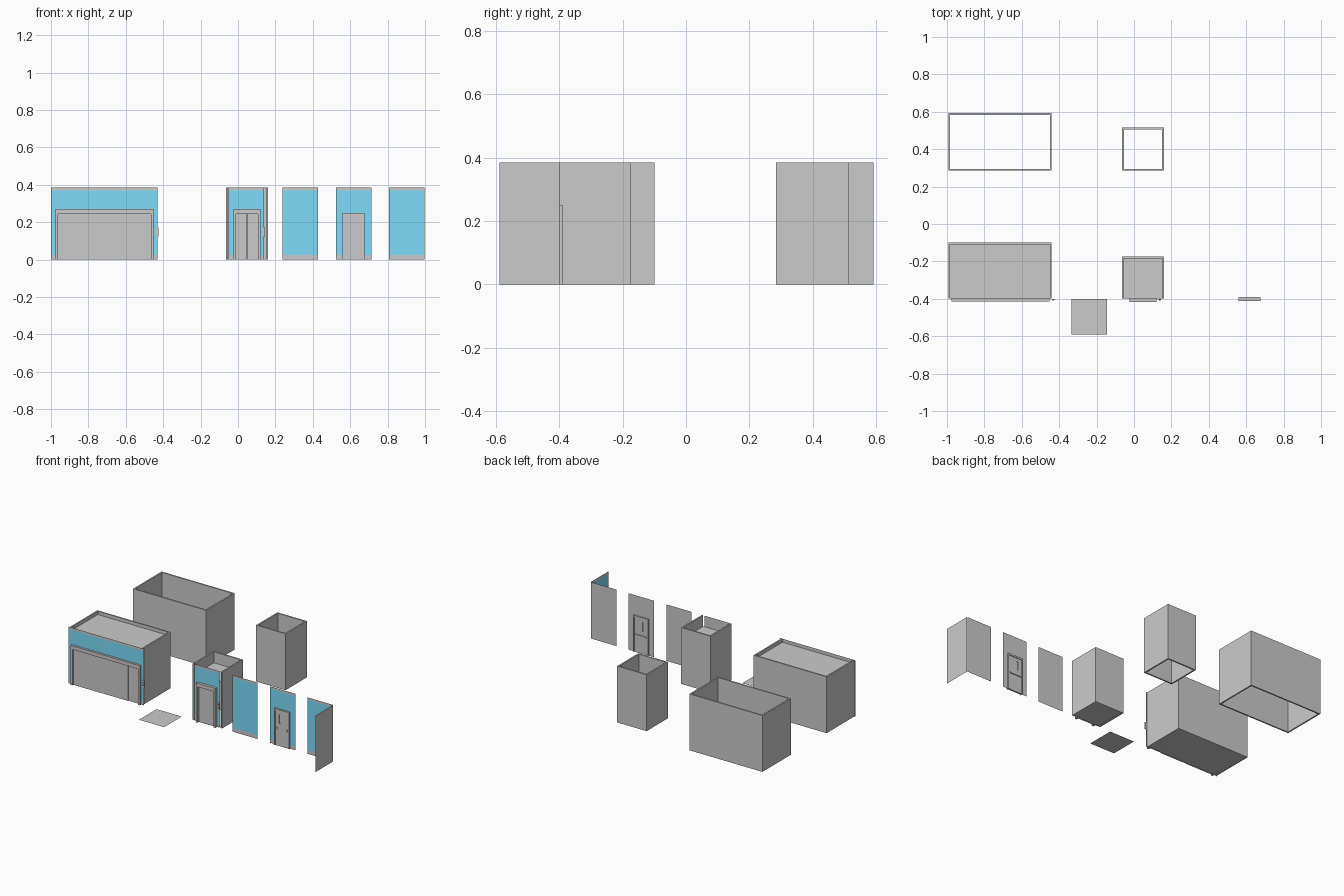
import bpy
from mathutils import Vector

if "Cube" in bpy.data.objects:
    bpy.data.objects.remove(bpy.data.objects["Cube"])

H = 0.385            # wall height
BASE, TOP = 0.025, 0.37   # coloured band limits
FRONT = -0.40        # plane of the front walls
T = 0.01             # shaft wall thickness

blue = bpy.data.materials.new("blue_paint")
blue.diffuse_color = (0.21, 0.72, 0.97, 1)
blue.use_nodes = True
blue.node_tree.nodes["Principled BSDF"].inputs["Base Color"].default_value = blue.diffuse_color


def mesh_object(name, verts, faces, mat=None):
    me = bpy.data.meshes.new(name)
    me.from_pydata(verts, [], faces)
    me.update()
    ob = bpy.data.objects.new(name, me)
    bpy.context.collection.objects.link(ob)
    if mat:
        me.materials.append(mat)
    return ob


def boxes(name, specs):
    """One object from boxes given as (x0, x1, y0, y1, z0, z1)."""
    verts, faces = [], []
    for x0, x1, y0, y1, z0, z1 in specs:
        n = len(verts)
        verts += [(x, y, z) for z in (z0, z1)
                  for x, y in ((x0, y0), (x1, y0), (x1, y1), (x0, y1))]
        faces += [[n + i for i in f] for f in (
            (3, 2, 1, 0), (4, 5, 6, 7), (0, 1, 5, 4),
            (1, 2, 6, 5), (2, 3, 7, 6), (3, 0, 4, 7))]
    return mesh_object(name, verts, faces)


def wall(name, start, heading, length, door=None):
    """Sheet wall: painted front with trim bands, plain back, optional doorway."""
    start, d = Vector((*start, 0)), Vector((*heading, 0))
    back = Vector((-d.y, d.x, 0)) * 0.001
    up = Vector((0, 0, 1))

    def sheet(part, rects, mat=None, offset=Vector(), flip=False):
        verts, faces = [], []
        for u0, u1, z0, z1 in rects:
            n = len(verts)
            verts += [start + offset + d * u + up * z
                      for u, z in ((u0, z0), (u1, z0), (u1, z1), (u0, z1))]
            f = [n, n + 1, n + 2, n + 3]
            faces.append(f[::-1] if flip else f)
        mesh_object(name + part, verts, faces, mat)

    if door:
        a, b, h = door[0] - start.x, door[1] - start.x, door[2]
        sides = [(0, a), (b, length)]
        paint = [(*s, BASE, TOP) for s in sides] + [(a, b, h, TOP)]
        solid = [(*s, 0, H) for s in sides] + [(a, b, h, H)]
    else:
        sides = [(0, length)]
        paint, solid = [(0, length, BASE, TOP)], [(0, length, 0, H)]
    sheet("_paint", paint, blue)
    sheet("_trim", [(*s, 0, BASE) for s in sides] + [(0, length, TOP, H)])
    sheet("_back", solid, None, back, True)


def shaft(name, x0, x1, y0, y1):
    """Four-sided tube, open at top and bottom."""
    outer = [(x0, y0), (x1, y0), (x1, y1), (x0, y1)]
    inner = [(x0 + T, y0 + T), (x1 - T, y0 + T), (x1 - T, y1 - T), (x0 + T, y1 - T)]
    verts = [(*p, z) for z in (0, H) for ring in (outer, inner) for p in ring]
    faces = []
    for i in range(4):
        j = (i + 1) % 4
        faces += [(i, j, 8 + j, 8 + i), (4 + j, 4 + i, 12 + i, 12 + j),
                  (8 + i, 8 + j, 12 + j, 12 + i), (j, i, 4 + i, 4 + j)]
    mesh_object(name, verts, faces)


def plate(name, x0, x1, y0, y1, z):
    mesh_object(name, [(x0, y0, z), (x1, y0, z), (x1, y1, z), (x0, y1, z)], [(0, 1, 2, 3)])


def door_frame(name, x0, x1, y0, y1, h, post, head):
    boxes(name, [(x0, x0 + post, y0, y1, 0, h), (x1 - post, x1, y0, y1, 0, h),
                 (x0 + post, x1 - post, y0, y1, h - head, h)])


def elevator(name, wall_x, box, frame, ceiling_z, panels, front_y):
    """Car with three solid walls, front wall, frame, sliding doors, call panel."""
    x0, x1, y1 = box
    y0 = FRONT + 0.001
    boxes(name + "_car_walls", [(x0, x0 + T, y0, y1, 0, H), (x1 - T, x1, y0, y1, 0, H),
                                (x0 + T, x1 - T, y1 - T, y1, 0, H)])
    plate(name + "_floor", x0 + T, x1 - T, y0, y1 - T, 0.004)
    plate(name + "_ceiling", x0 + T, x1 - T, y0, y1 - T, ceiling_z)
    f0, f1 = frame
    wall(name + "_front", (wall_x[0], FRONT), (1, 0), wall_x[1] - wall_x[0],
         (f0 + 0.004, f1 - 0.004, 0.266))
    door_frame(name + "_door_frame", f0, f1, front_y, FRONT + 0.004, 0.27, 0.013, 0.025)
    for i, (a, b, y) in enumerate(panels):
        boxes(f"{name}_sliding_door_{i}", [(a, b, y, y + 0.005, 0, 0.245)])
    # call panel with two buttons
    c = wall_x[1] - 0.002
    boxes(name + "_call_panel", [(c - 0.007, c + 0.007, FRONT - 0.005, FRONT, 0.125, 0.172)])
    boxes(name + "_call_buttons", [(c - 0.004, c + 0.004, FRONT - 0.008, FRONT - 0.005, z, z + 0.008)
                                   for z in (0.135, 0.153)])


# Elevators in the front row
elevator("wide_elevator", (-1.0, -0.43), (-0.993, -0.44, -0.10), (-0.975, -0.452), 0.362,
         [(-0.962, -0.75, -0.404), (-0.752, -0.55, -0.403), (-0.552, -0.465, -0.399)], -0.414)
elevator("small_elevator", (-0.05, 0.14), (-0.063, 0.16, -0.175), (-0.025, 0.12), 0.31,
         [(-0.012, 0.0465, -0.403), (0.0485, 0.107, -0.403)], -0.418)

# Open shafts in the back row
shaft("wide_shaft", -0.993, -0.44, 0.285, 0.593)
shaft("small_shaft", -0.063, 0.16, 0.285, 0.515)

# Floor tile
plate("floor_tile", -0.335, -0.145, -0.59, -0.40, 0.0)

# Plain, door and corner wall panels
wall("plain_wall", (0.238, FRONT), (1, 0), 0.19)
wall("door_wall", (0.523, FRONT), (1, 0), 0.19, (0.563, 0.672, 0.246))
wall("corner_wall", (0.807, FRONT), (1, 0), 0.191)
wall("corner_side_wall", (0.999, FRONT), (0, -1), 0.19)

# Hinged door with a slim window opening
door_frame("hinged_door_frame", 0.56, 0.675, -0.412, -0.391, 0.25, 0.008, 0.012)
dx0, dx1, wx0, wx1, wz0, wz1 = 0.568, 0.667, 0.596, 0.607, 0.155, 0.215
boxes("hinged_door", [(dx0, wx0, -0.407, -0.396, 0, 0.238), (wx1, dx1, -0.407, -0.396, 0, 0.238),
                      (wx0, wx1, -0.407, -0.396, 0, wz0), (wx0, wx1, -0.407, -0.396, wz1, 0.238)])
boxes("window_glass", [(wx0, wx1, -0.402, -0.401, wz0, wz1)])
boxes("door_handle", [(0.574, 0.584, -0.412, -0.407, 0.117, 0.123)])
boxes("door_hinge_knob", [(0.652, 0.658, -0.411, -0.407, 0.114, 0.125)])
boxes("push_bar", [(0.574, 0.661, -0.396, -0.390, 0.115, 0.124)])
